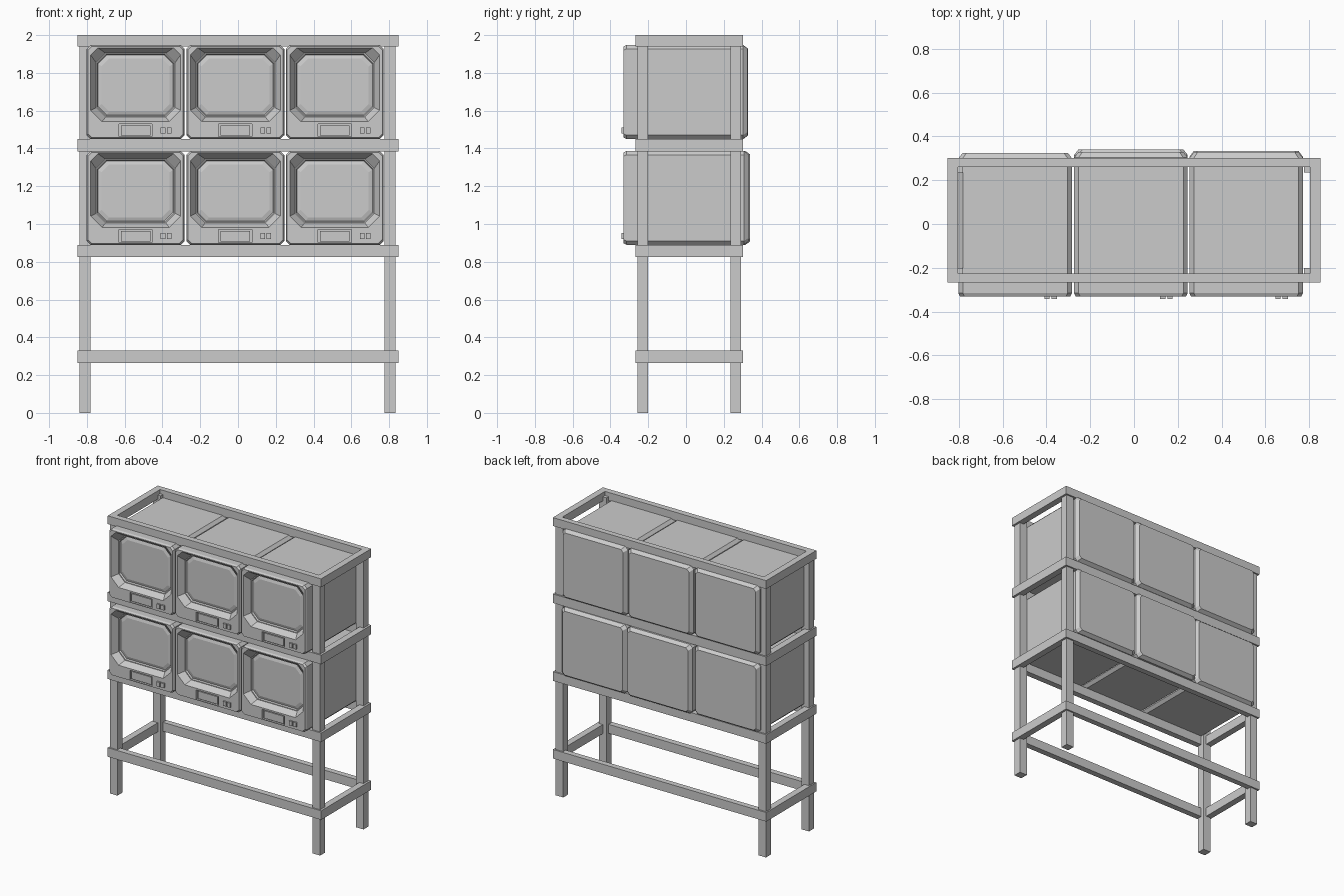
import bpy, bmesh

if "Cube" in bpy.data.objects:
    bpy.data.objects.remove(bpy.data.objects["Cube"])

def box(name, x0, x1, y0, y1, z0, z1):
    bm = bmesh.new()
    bmesh.ops.create_cube(bm, size=1)
    for v in bm.verts:
        v.co.x = (x0 + x1) / 2 + v.co.x * (x1 - x0)
        v.co.y = (y0 + y1) / 2 + v.co.y * (y1 - y0)
        v.co.z = (z0 + z1) / 2 + v.co.z * (z1 - z0)
    return finish(name, bm)

def finish(name, bm):
    bmesh.ops.recalc_face_normals(bm, faces=bm.faces)
    me = bpy.data.meshes.new(name)
    bm.to_mesh(me)
    bm.free()
    ob = bpy.data.objects.new(name, me)
    bpy.context.collection.objects.link(ob)
    return ob

def octagon(bm, cx, hw, z0, z1, c_low, c_top, y):
    pts = [(-hw + c_low, z0), (hw - c_low, z0), (hw, z0 + c_low), (hw, z1 - c_top),
           (hw - c_top, z1), (-hw + c_top, z1), (-hw, z1 - c_top), (-hw, z0 + c_low)]
    return [bm.verts.new((cx + x, y, z)) for x, z in pts]

# Stand: four legs and four rectangular rail rings
for sx, (xa, xb) in (("left", (-0.84, -0.78)), ("right", (0.775, 0.835))):
    for sy, (ya, yb) in (("front", (-0.258, -0.2)), ("back", (0.235, 0.29))):
        box(f"{sy}_{sx}_leg", xa, xb, ya, yb, 0, 1.97)
for i, (za, zb) in enumerate(((0.265, 0.33), (0.825, 0.89), (1.385, 1.45), (1.94, 2.0))):
    box(f"front_rail_{i}", -0.85, 0.85, -0.268, -0.225, za, zb)
    box(f"back_rail_{i}", -0.85, 0.85, 0.26, 0.301, za, zb)
    box(f"left_rail_{i}", -0.85, -0.803, -0.225, 0.26, za, zb)
    box(f"right_rail_{i}", 0.803, 0.85, -0.225, 0.26, za, zb)

# Monitor: lofted octagonal rings from back panel to recessed screen
def monitor(n, cx, z, h, back):
    f = -0.33
    rings = [(0.24, 0.018, h - 0.018, 0.018, 0.018, back),
             (0.259, 0, h, 0.02, 0.02, back - 0.025),
             (0.259, 0, h, 0.02, 0.02, f + 0.014),
             (0.252, 0.007, h - 0.007, 0.02, 0.02, f),
             (0.238, 0.092, h - 0.014, 0.06, 0.038, f),
             (0.209, 0.116, h - 0.043, 0.05, 0.05, f + 0.045),
             (0.204, 0.121, h - 0.048, 0.048, 0.048, f + 0.045),
             (0.199, 0.126, h - 0.053, 0.046, 0.046, f + 0.055),
             (0.18, 0.145, h - 0.072, 0.04, 0.04, f + 0.049)]
    bm = bmesh.new()
    loops = [octagon(bm, cx, r[0], z + r[1], z + r[2], *r[3:]) for r in rings]
    for a, b in zip(loops, loops[1:]):
        for i in range(8):
            j = (i + 1) % 8
            bm.faces.new((a[i], a[j], b[j], b[i]))
    bm.faces.new(loops[0])
    bm.faces.new(loops[-1])
    body = finish(f"monitor_{n}", bm)
    # Slot recess with a raised door inside
    cut = box(f"slot_cutter_{n}", cx - 0.088, cx + 0.088, f - 0.02, f + 0.015, z + 0.012, z + 0.08)
    cut.hide_render = True
    cut.hide_set(True)
    mod = body.modifiers.new("slot", "BOOLEAN")
    mod.object = cut
    mod.operation = "DIFFERENCE"
    mod.solver = "EXACT"
    box(f"slot_door_{n}", cx - 0.078, cx + 0.078, f + 0.006, f + 0.02, z + 0.018, z + 0.072)
    # Two push buttons
    for k, bx in enumerate((0.145, 0.178)):
        box(f"button_{n}_{k}", cx + bx - 0.012, cx + bx + 0.012, f - 0.012, f + 0.01,
            z + 0.03, z + 0.062)

n = 0
for z, h, backs in ((0.89, 0.496, (0.322, 0.34, 0.332)), (1.45, 0.497, (0.325, 0.328, 0.326))):
    for cx, back in zip((-0.542, -0.014, 0.512), backs):
        monitor(n, cx, z, h, back)
        n += 1
